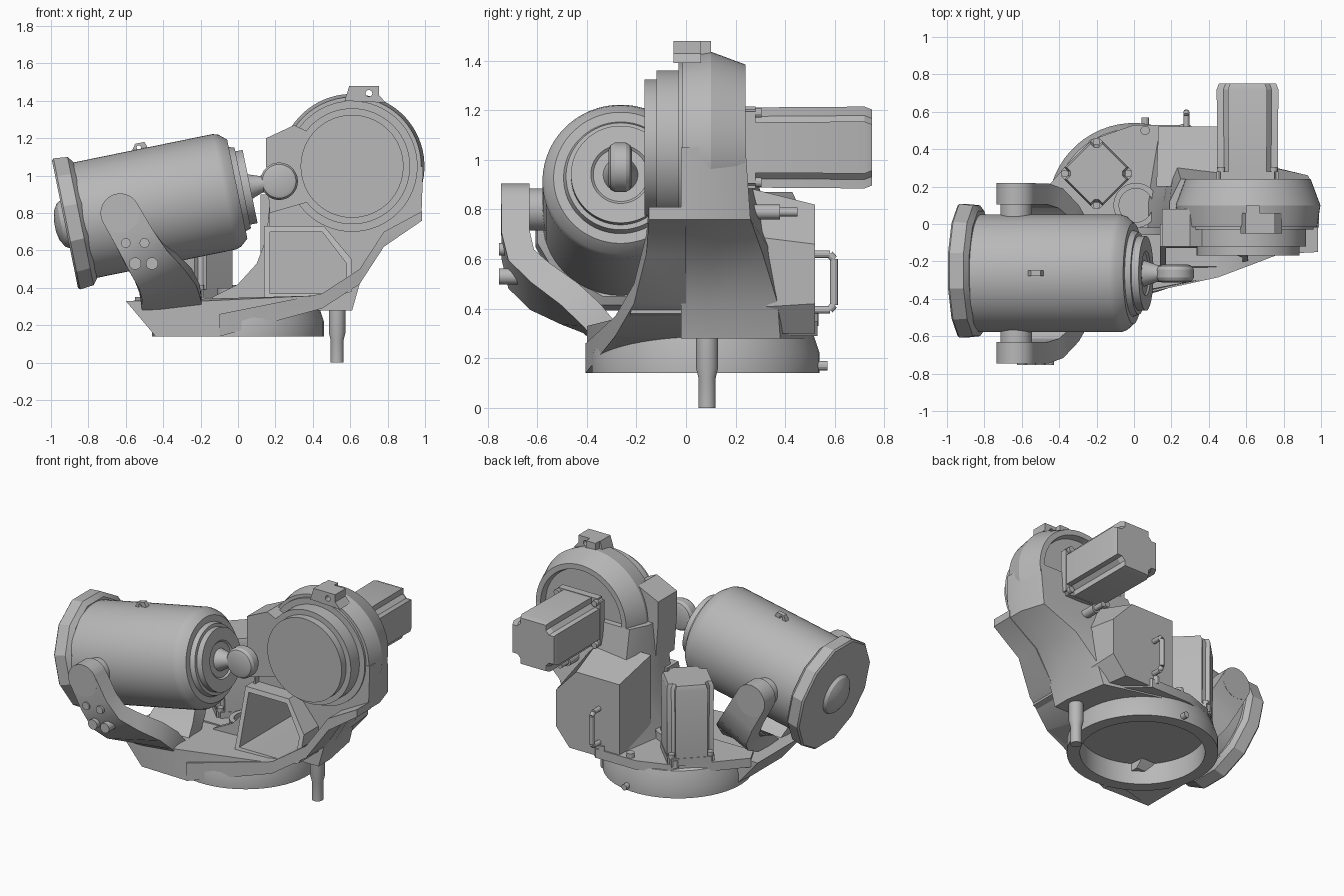
import bpy, bmesh, math
from mathutils import Vector, Matrix

cube = bpy.data.objects.get("Cube")
if cube:
    bpy.data.objects.remove(cube, do_unlink=True)

GREY = (0.48, 0.48, 0.48, 1)
metal = bpy.data.materials.new("cast_grey")
metal.use_nodes = True
metal.diffuse_color = GREY
metal.node_tree.nodes["Principled BSDF"].inputs["Base Color"].default_value = GREY

X, Y, Z = Vector((1, 0, 0)), Vector((0, 1, 0)), Vector((0, 0, 1))


def shade(mesh):
    for p in mesh.polygons:
        p.use_smooth = True
    mesh.set_sharp_from_angle(angle=math.radians(28))


def loft(name, loops):
    """Skin a list of equal-length point loops and cap both ends."""
    bm = bmesh.new()
    rows = [[bm.verts.new(p) for p in loop] for loop in loops]
    n = len(rows[0])
    for a, b in zip(rows, rows[1:]):
        for i in range(n):
            j = (i + 1) % n
            bm.faces.new((a[i], a[j], b[j], b[i]))
    bm.faces.new(rows[0][::-1])
    bm.faces.new(rows[-1])
    bmesh.ops.recalc_face_normals(bm, faces=bm.faces)
    mesh = bpy.data.meshes.new(name)
    bm.to_mesh(mesh)
    bm.free()
    shade(mesh)
    mesh.materials.append(metal)
    ob = bpy.data.objects.new(name, mesh)
    bpy.context.collection.objects.link(ob)
    return ob


def prism(name, pts, y0, y1):
    """Extrude an x-z outline along y."""
    return loft(name, [[(x, y, z) for x, z in pts] for y in (y0, y1)])


def lathe(name, origin, axis, profile, n=56):
    """Turn (radius, distance) pairs around an axis."""
    m = Matrix.Translation(origin) @ axis.to_track_quat('Z', 'Y').to_matrix().to_4x4()
    ring = [math.tau * (i + 0.5) / n for i in range(n)]
    return loft(name, [[m @ Vector((r * math.cos(a), r * math.sin(a), t)) for a in ring]
                       for r, t in profile])


def bar(name, p, q, r, n=20):
    d = Vector(q) - Vector(p)
    return lathe(name, p, d, [(r, 0), (r, d.length)], n)


def cut(ob, cutter):
    """Apply a boolean difference."""
    mod = ob.modifiers.new("cut", 'BOOLEAN')
    mod.operation, mod.solver, mod.object = 'DIFFERENCE', 'EXACT', cutter
    dg = bpy.context.evaluated_depsgraph_get()
    mesh = bpy.data.meshes.new_from_object(ob.evaluated_get(dg))
    ob.modifiers.clear()
    ob.data = mesh
    shade(mesh)


def motor(name, origin, u, v, axis, half, length, notch):
    """Square flange and a long body with notched corners."""
    def section(h, c, t):
        quarter = [(h, h - c), (h - c * 0.6, h - c), (h - c, h - c * 0.6), (h - c, h)]
        pts = []
        for k in range(4):
            for x, y in quarter:
                for _ in range(k):
                    x, y = -y, x
                pts.append(Vector(origin) + u * x + v * y + axis * t)
        return pts
    loft(name + "_flange", [section(half, 0.02, 0), section(half, 0.02, 0.05)])
    loft(name + "_body", [section(half * 0.98, notch, 0.04),
                          section(half, notch, length - 0.03),
                          section(half * 0.93, notch, length)])
    for a in (-1, 1):
        for b in (-1, 1):
            p = Vector(origin) + (u * a + v * b) * (half - 0.025) + axis * 0.05
            bar(name + "_bolt", p, p + axis * 0.025, 0.02, 12)


# Hollow base ring and support pin
lathe("base_ring", (0, 0.08, 0), Z,
      [(0.38, 0.28), (0.38, 0.14), (0.46, 0.14), (0.46, 0.22), (0.43, 0.31), (0.40, 0.33)])
lathe("support_pin", (0.53, 0.085, 0), Z,
      [(0.035, 0), (0.035, 0.12), (0.045, 0.16), (0.045, 0.32)], 24)

# Platform under the cylinder and front rim rising to the right, open below the ring
platform = loft("platform", [
    [(-0.44, -0.39, 0.14), (-0.1, -0.4, 0.14), (0.45, -0.28, 0.29), (0.45, 0.1, 0.29), (-0.44, 0.1, 0.14)],
    [(-0.6, -0.39, 0.33), (-0.18, -0.4, 0.33), (0.45, -0.28, 0.36), (0.45, 0.1, 0.36), (-0.6, 0.1, 0.33)]])
steps = [(-0.1, -0.405, 0.14, 0.26), (0.45, -0.285, 0.29, 0.37), (0.65, -0.21, 0.42, 0.5),
         (0.78, -0.16, 0.62, 0.7), (0.985, -0.15, 0.76, 0.81)]
rim = loft("front_rim", [[(x, y, a), (x, y, b), (x, 0, b), (x, 0, a)] for x, y, a, b in steps])
well = bar("well_cutter", (0, 0.08, 0.05), (0, 0.08, 0.3), 0.385, 56)
cut(platform, well)
cut(rim, well)
loft("rear_deck", [[(x, y, z) for x, y in
     ((-0.55, 0.1), (-0.4, 0.27), (-0.2, 0.46), (0, 0.53), (0.3, 0.53), (0.5, 0.35), (0.5, 0), (-0.5, 0))]
     for z in (0.29, 0.35)])
lathe("centre_collar", (0.01, 0.1, 0.33), Z, [(0.09, 0.03), (0.09, 0.07), (0.12, 0.07), (0.12, 0)], 40)

# Column: (height, left, right, back right, back left), with chamfered rear corners
levels = [(0.28, 0.05, 0.61, 0.38, 0.5), (0.42, 0.1, 0.65, 0.37, 0.48), (0.62, 0.15, 0.77, 0.31, 0.41),
          (0.76, 0.16, 0.98, 0.26, 0.34), (1.05, 0.19, 0.99, 0.24, 0.24)]
column = loft("column", [[(l, -0.02, z), (r, -0.02, z), (r, 0.1, z), (r - 0.05, br, z),
                          (l + 0.06, bl, z), (l, 0.12, z)] for z, l, r, br, bl in levels])
outline = [(0.14, 0.34), (0.14, 0.73), (0.46, 0.73), (0.61, 0.55), (0.61, 0.38), (0.46, 0.34)]
frame = loft("pocket_frame", [[(x, -0.12 - (0.73 - z) * 0.3, z) for x, z in outline],
                              [(x, 0, z) for x, z in outline]])
box = loft("rear_box", [
    [(0.12, 0.2, 0.3), (0.12, 0.2, 0.9), (0.5, 0.2, 0.9), (0.61, 0.2, 0.7), (0.61, 0.2, 0.4), (0.55, 0.2, 0.3)],
    [(0.13, 0.52, 0.3), (0.13, 0.52, 0.82), (0.45, 0.52, 0.82), (0.6, 0.52, 0.66), (0.6, 0.52, 0.42), (0.5, 0.52, 0.3)]])
pocket = prism("pocket_cutter", [(0.17, 0.37), (0.17, 0.7), (0.45, 0.7), (0.58, 0.53),
                                 (0.58, 0.41), (0.46, 0.37)], -0.4, 0.47)
for part in (column, frame, box):
    cut(part, pocket)
for helper in (well, pocket):
    bpy.data.objects.remove(helper, do_unlink=True)
prism("pocket_slot", [(0.28, 0.41), (0.28, 0.46), (0.39, 0.46), (0.39, 0.41)], 0.462, 0.472)
prism("side_rib", [(0.17, 0.85), (0.15, 0.66), (0.1, 0.53), (0, 0.42), (-0.14, 0.35),
                   (-0.14, 0.32), (0.17, 0.32)], -0.06, -0.02)
prism("side_wing", [(0.15, 1.2), (0.3, 1.27), (0.45, 1.2), (0.45, 0.88), (0.17, 0.8), (0.15, 1.06)], -0.12, 0.08)

# Handle on the rear box
grip = [(0.28, 0.51, 0.395), (0.28, 0.58, 0.395), (0.28, 0.597, 0.415), (0.28, 0.597, 0.6),
        (0.28, 0.58, 0.62), (0.28, 0.51, 0.62)]
for p, q in zip(grip, grip[1:]):
    bar("box_handle", p, q, 0.016, 12)

# Round drive housing, its motor and lifting lug
lathe("drive_housing", (0.61, 0, 1.05), Y,
      [(0.275, -0.168), (0.275, -0.12), (0.31, -0.12), (0.31, -0.03), (0.35, -0.03), (0.35, -0.015),
       (0.37, -0.015), (0.387, 0.1), (0.335, 0.24), (0.3, 0.24), (0.29, 0.2)], 72)
motor("drive_motor", (0.607, 0.23, 1.05), X, Z, Y, 0.165, 0.52, 0.06)
lug = prism("lifting_lug", [(0.57, 1.4), (0.595, 1.48), (0.755, 1.48), (0.755, 1.43), (0.79, 1.39)], -0.05, 0.06)
lug_hole = bar("lug_hole_cutter", (0.7, -0.2, 1.44), (0.7, 0.2, 1.44), 0.018)
cut(lug, lug_hole)
bpy.data.objects.remove(lug_hole, do_unlink=True)
prism("lug_block", [(0.6, 1.4), (0.6, 1.48), (0.67, 1.48), (0.67, 1.4)], 0.04, 0.1)

# Upright motor on the deck
s = math.sqrt(0.5)
motor("upright_motor", (-0.2, 0.27, 0.34), Vector((s, s, 0)), Vector((-s, s, 0)), Z, 0.145, 0.53, 0.045)

# Balance cylinder
MID = -0.264
u = Vector((0.98, 0, 0.2)).normalized()
start = Vector((-0.925, MID, 0.74))
lathe("cylinder_body", start, u,
      [(0.315, 0.05), (0.315, 0.87), (0.305, 0.9), (0.27, 0.94), (0.23, 0.94), (0.22, 0.97), (0.2, 0.97),
       (0.2, 1.01), (0.12, 1.01), (0.11, 1.0), (0.07, 1.0), (0.045, 1.07), (0.045, 1.13)], 72)
lathe("cylinder_cap", start + Y * 0.014, u, [(0.36, 0), (0.37, 0.01), (0.362, 0.085), (0.33, 0.11)], 12)
lathe("cap_dome", start, u, [(0.03, -0.055), (0.08, -0.045), (0.12, -0.02), (0.135, 0.01)])
lathe("rod_eye", (0.22, -0.265, 0.97), Y,
      [(0.07, -0.048), (0.09, -0.04), (0.1, -0.022), (0.1, 0.022), (0.09, 0.04), (0.07, 0.048)], 40)
tab = prism("cylinder_tab", [(-0.59, 1.08), (-0.55, 1.17), (-0.5, 1.18), (-0.46, 1.11)], MID - 0.015, MID + 0.015)
tab_hole = bar("tab_hole_cutter", (-0.53, -0.4, 1.15), (-0.53, 0, 1.15), 0.012)
cut(tab, tab_hole)
bpy.data.objects.remove(tab_hole, do_unlink=True)

# U-shaped fork: (x, y, z, tilt in degrees, half width), mirrored about the cylinder
arm = [(-0.63, -0.688, 0.8, 30, 0.105), (-0.55, -0.688, 0.66, 30, 0.107), (-0.49, -0.665, 0.56, 30, 0.115),
       (-0.43, -0.59, 0.49, 26, 0.13), (-0.38, -0.47, 0.42, 15, 0.15), (-0.36, -0.38, 0.36, 5, 0.16),
       (-0.35, -0.3, 0.28, 0, 0.16)]
path = arm + [(x, 2 * MID - y, *rest) for x, y, *rest in reversed(arm)]
pts = [Vector(p[:3]) for p in path]
loops = []
for i, p in enumerate(pts):
    tilt = math.radians(path[i][3])
    w = Vector((math.cos(tilt), 0, math.sin(tilt)))
    along = pts[min(i + 1, len(pts) - 1)] - pts[max(i - 1, 0)]
    t = w.cross(along).normalized() * 0.057
    w = w * path[i][4]
    loops.append([p + w + t, p - w + t, p - w - t, p + w - t])
loft("fork", loops)
for side in (-1, 1):
    def at(x, d, z):
        return (x, MID + side * d, z)
    bar("fork_eye", at(-0.63, 0.368, 0.8), at(-0.63, 0.482, 0.8), 0.105, 40)
    bar("trunnion", at(-0.63, 0.25, 0.8), at(-0.63, 0.38, 0.8), 0.085, 32)
for x, z, r in [(-0.6, 0.64, 0.026), (-0.5, 0.64, 0.026), (-0.55, 0.53, 0.033), (-0.46, 0.53, 0.033)]:
    bar("fork_bolt", (x, -0.66, z), (x, -0.754, z), r, 16)

# Small fittings
bar("connector", (0.62, 0.24, 0.79), (0.62, 0.38, 0.79), 0.03, 16)
bar("connector_tip", (0.62, 0.38, 0.79), (0.62, 0.45, 0.79), 0.018, 16)
bar("base_plug", (0.06, 0.5, 0.17), (0.06, 0.57, 0.17), 0.02, 12)
for x, y in ((-0.22, 0.43), (0.06, 0.5), (0.26, 0.51)):
    bar("deck_bolt", (x, y, 0.33), (x, y, 0.38), 0.025, 12)
